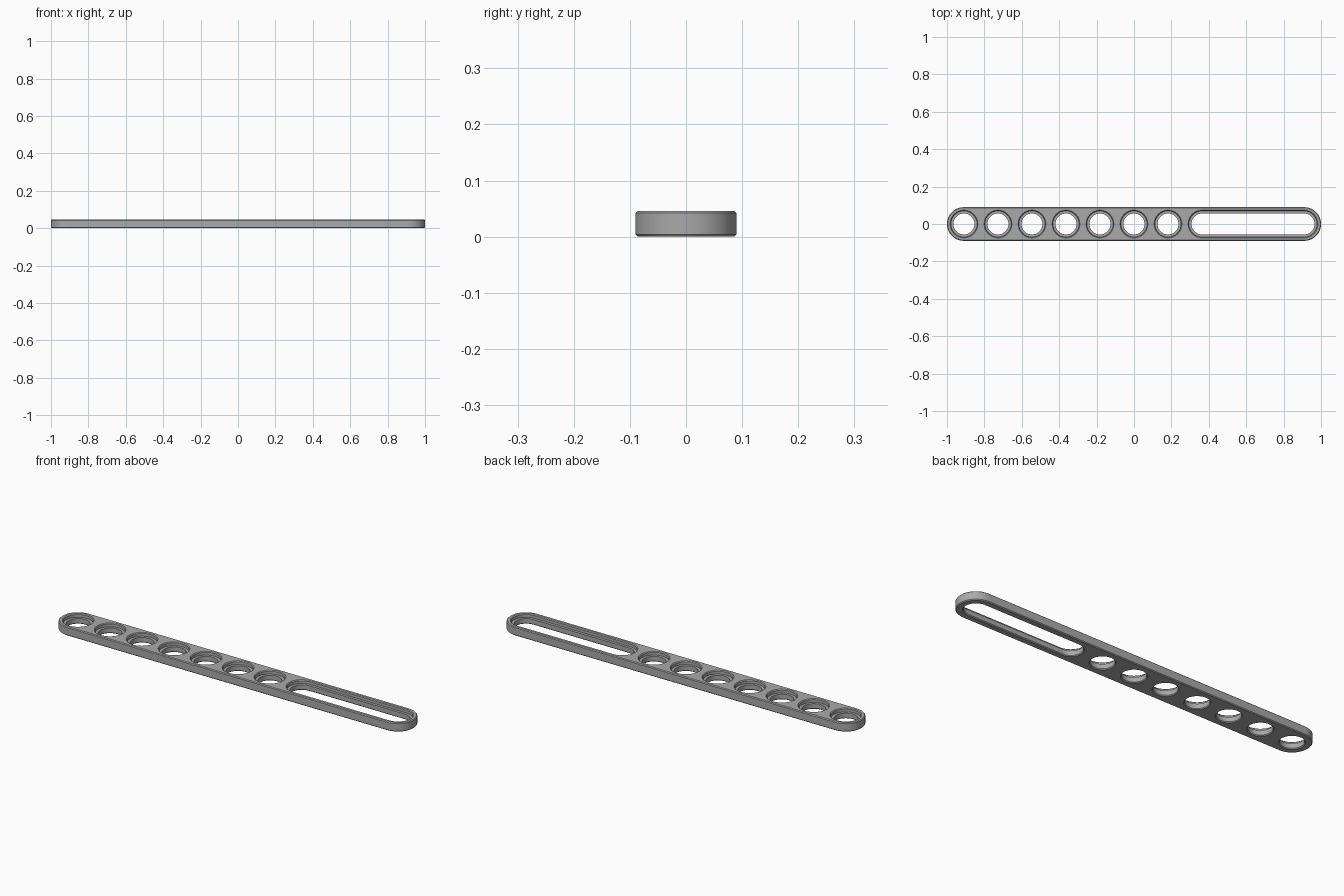
import bpy, bmesh
from math import pi, cos, sin, radians

if "Cube" in bpy.data.objects:
    bpy.data.objects.remove(bpy.data.objects["Cube"])

PITCH = 2 / 11
HEIGHT = 0.046
EDGE = 0.004       # small chamfer on every outer edge
HOLE_R = 0.056
BORE_R = 0.07
BORE_Z = 0.028     # floor of the counterbores
SEG = 32           # segments per half circle

grey = bpy.data.materials.new("mid grey")
grey.use_nodes = True
grey.diffuse_color = (0.4, 0.4, 0.4, 1)
grey.node_tree.nodes["Principled BSDF"].inputs["Base Color"].default_value = (0.4, 0.4, 0.4, 1)


def stadium_loft(bm, x0, x1, profile):
    """Solid with rounded ends centred on x0 and x1; profile lists (radius, z)."""
    centres = [x1] if x0 == x1 else [x1, x0]
    rings = []
    for r, z in profile:
        ring = []
        for side in range(2):
            cx = centres[side % len(centres)]
            count = SEG if len(centres) == 1 else SEG + 1
            for i in range(count):
                a = -pi / 2 + side * pi + pi * i / SEG
                ring.append(bm.verts.new((cx + r * cos(a), r * sin(a), z)))
        rings.append(ring)
    n = len(rings[0])
    for low, high in zip(rings, rings[1:]):
        for i in range(n):
            j = (i + 1) % n
            bm.faces.new((low[i], low[j], high[j], high[i]))
    bm.faces.new(rings[0][::-1])
    bm.faces.new(rings[-1])


def make_object(name, bm):
    mesh = bpy.data.meshes.new(name)
    bm.to_mesh(mesh)
    bm.free()
    mesh.materials.append(grey)
    obj = bpy.data.objects.new(name, mesh)
    bpy.context.collection.objects.link(obj)
    return obj


# Bar with rounded ends
bm = bmesh.new()
END = 5 * PITCH
R = PITCH / 2 - 0.001
stadium_loft(bm, -END - 0.001, END + 0.001, [
    (R - EDGE, 0), (R, EDGE), (R, HEIGHT - EDGE), (R - EDGE, HEIGHT)])
bar = make_object("slotted_bar", bm)

# Seven round holes and one long slot, each counterbored from above
cut = [(HOLE_R + 2 * EDGE, -EDGE), (HOLE_R, EDGE), (HOLE_R, BORE_Z), (BORE_R, BORE_Z),
       (BORE_R, HEIGHT - EDGE), (BORE_R + 2 * EDGE, HEIGHT + EDGE)]
bm = bmesh.new()
for i in range(7):
    x = -END + i * PITCH
    stadium_loft(bm, x, x, cut)
stadium_loft(bm, 2 * PITCH, END, cut)
cutter = make_object("hole_cutter", bm)
cutter.hide_render = True

# Cut the holes and keep the rims sharp
mod = bar.modifiers.new("holes", "BOOLEAN")
mod.operation = "DIFFERENCE"
mod.solver = "EXACT"
mod.object = cutter
bpy.context.view_layer.objects.active = bar
bar.select_set(True)
cutter.select_set(False)
bpy.ops.object.modifier_apply(modifier=mod.name)
bpy.data.objects.remove(cutter)
bpy.ops.object.shade_smooth_by_angle(angle=radians(30))
